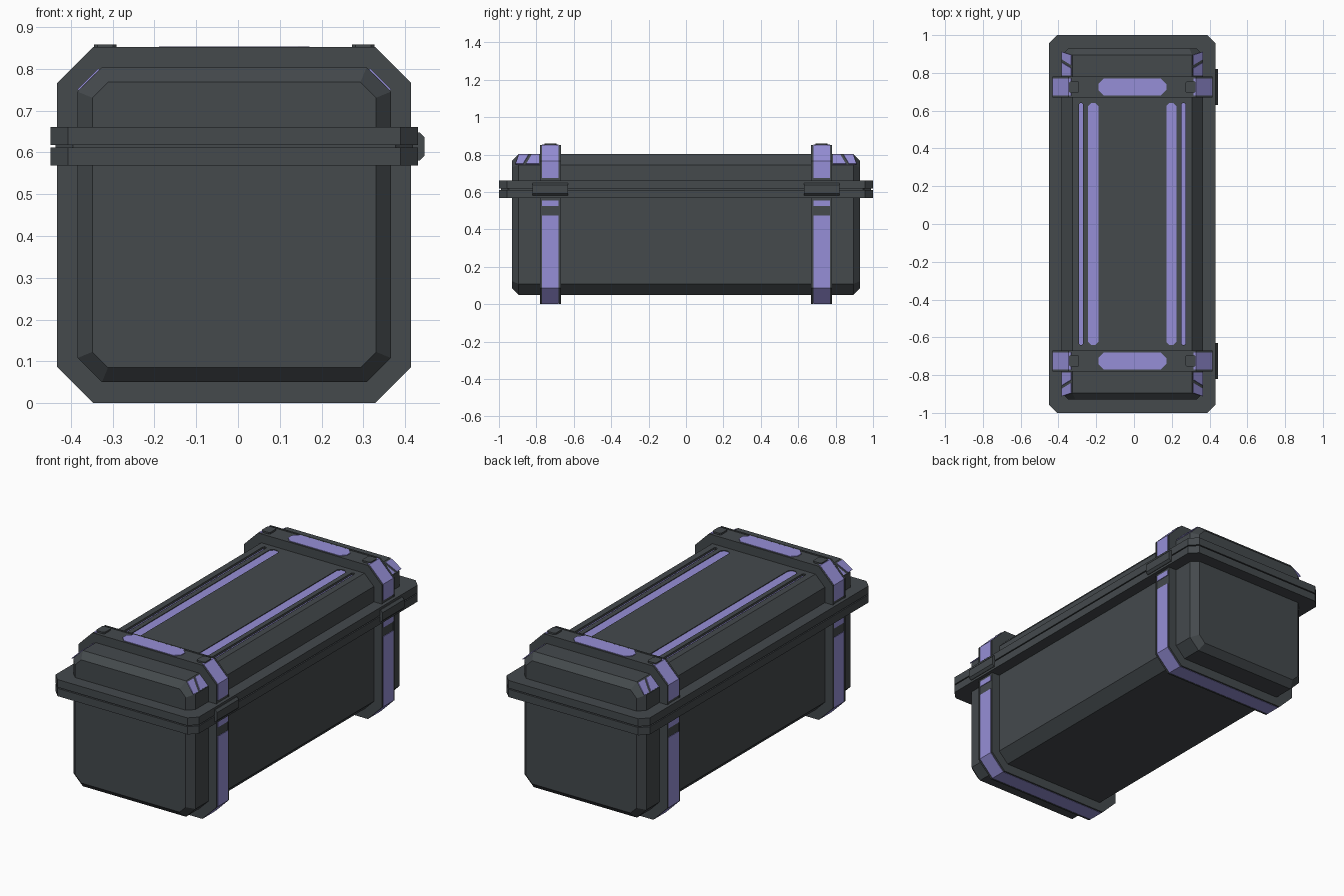
import bpy, bmesh
from mathutils import Vector

if "Cube" in bpy.data.objects:
    bpy.data.objects.remove(bpy.data.objects["Cube"])

CX = -0.009          # centre line of the case (latches stick out on +x)
STRAP_Y = 0.725


def material(name, rgb):
    m = bpy.data.materials.new(name)
    m.diffuse_color = (*rgb, 1)
    m.use_nodes = True
    m.node_tree.nodes["Principled BSDF"].inputs["Base Color"].default_value = m.diffuse_color
    return m


GREY = material("dark grey", (0.058, 0.067, 0.073))
PURPLE = material("soft purple", (0.305, 0.275, 0.68))


def finish(name, bm, mat):
    bmesh.ops.recalc_face_normals(bm, faces=bm.faces)
    me = bpy.data.meshes.new(name)
    bm.to_mesh(me)
    bm.free()
    me.materials.append(mat)
    ob = bpy.data.objects.new(name, me)
    bpy.context.collection.objects.link(ob)
    return ob


def extrude(name, pts, vec, mat):
    """Solid made by sweeping a flat outline along vec."""
    bm = bmesh.new()
    a = [bm.verts.new(p) for p in pts]
    b = [bm.verts.new(Vector(p) + Vector(vec)) for p in pts]
    n = len(pts)
    bm.faces.new(a)
    bm.faces.new(b)
    for i in range(n):
        bm.faces.new((a[i], a[(i + 1) % n], b[(i + 1) % n], b[i]))
    return finish(name, bm, mat)


def octagon(x0, x1, v0, v1, c):
    return [(x0 + c, v0), (x1 - c, v0), (x1, v0 + c), (x1, v1 - c),
            (x1 - c, v1), (x0 + c, v1), (x0, v1 - c), (x0, v0 + c)]


def plate(name, x0, x1, y0, y1, c, z0, z1, mat):
    pts = [(x, y, z0) for x, y in octagon(x0, x1, y0, y1, c)]
    return extrude(name, pts, (0, 0, z1 - z0), mat)


# Case shell: octagonal tube with bevelled ends, split into base and lid
HX, Z0, Z1, C, END = 0.3745, 0.05, 0.803, 0.058, 0.035


def shell(name, cut_z, keep_above):
    bm = bmesh.new()
    rings = []
    for y, d in ((-0.93, END), (-0.895, 0), (0.895, 0), (0.93, END)):
        o = octagon(CX - HX + d, CX + HX - d, Z0 + d, Z1 - d, C - 0.586 * d)
        rings.append([bm.verts.new((x, y, z)) for x, z in o])
    for a, b in zip(rings, rings[1:]):
        for i in range(8):
            bm.faces.new((a[i], a[(i + 1) % 8], b[(i + 1) % 8], b[i]))
    bm.faces.new(rings[0])
    bm.faces.new(rings[-1])
    cut = bmesh.ops.bisect_plane(
        bm, geom=bm.verts[:] + bm.edges[:] + bm.faces[:],
        plane_co=(0, 0, cut_z), plane_no=(0, 0, 1),
        clear_inner=keep_above, clear_outer=not keep_above)
    edges = [e for e in cut["geom_cut"] if isinstance(e, bmesh.types.BMEdge)]
    bmesh.ops.contextual_create(bm, geom=edges)
    return finish(name, bm, GREY)


shell("case_base", 0.60, False)
lid = shell("case_lid", 0.63, True)

# Long grooves in the lid with purple strips at their floor
for s in (-1, 1):
    for label, off, half, depth in (("wide", 0.207, 0.027, 0.006),
                                    ("thin", 0.271, 0.010, 0.014)):
        x = CX + s * off
        args = (x - half, x + half, -0.64, 0.64, half * 0.6)
        cutter = plate("groove_cutter", *args, Z1 - depth, Z1 + 0.05, GREY)
        cutter.hide_render = True
        mod = lid.modifiers.new("groove", "BOOLEAN")
        mod.operation, mod.solver, mod.object = "DIFFERENCE", "EXACT", cutter
        bpy.context.view_layer.objects.active = lid
        bpy.ops.object.modifier_apply(modifier=mod.name)
        bpy.data.objects.remove(cutter)
        plate(label + "_lid_strip", *args, Z1 - depth - 0.002,
              Z1 - depth + 0.002, PURPLE)

# Rims of base and lid with a thin seal between
for name, d, z0, z1 in (("base_rim", 0, 0.568, 0.611),
                        ("seal", 0.012, 0.611, 0.617),
                        ("lid_rim", 0, 0.617, 0.66)):
    plate(name, CX - 0.44 + d, CX + 0.44 - d, -1 + d, 1 - d, 0.042, z0, z1, GREY)

# Straps with purple inlays
SX, SZ, SC, IN, MID = 0.4235, 0.852, 0.086, 0.003, 0.426


def inlay(name, path, yc):
    """Thin band following the strap outline; path is (x from centre, z)."""
    inner = [(x * 0.985, MID + (z - MID) * 0.985) for x, z in reversed(path)]
    pts = [(CX + x, yc - 0.044, z) for x, z in path + inner]
    extrude(name, pts, (0, 0.088, 0), PURPLE)


for end in (-1, 1):
    yc = end * STRAP_Y
    ring = octagon(CX - SX + IN, CX + SX - IN, IN, SZ - IN, SC - 0.586 * IN)
    extrude("strap", [(x, yc - 0.056, z) for x, z in ring], (0, 0.112, 0), GREY)
    # thin raised edges either side of the inlays
    ring = octagon(CX - SX, CX + SX, 0, SZ, SC)
    for y in (yc - 0.056, yc + 0.046):
        extrude("strap_edge", [(x, y, z) for x, z in ring], (0, 0.010, 0), GREY)

    inlay("lower_inlay", [(-SX, 0.475), (-SX, SC), (-SX + SC, 0), (SX - SC, 0),
                          (SX, SC), (SX, 0.475)], yc)
    plate("top_inlay", CX - 0.18, CX + 0.18, yc - 0.044, yc + 0.044, 0.028,
          SZ - 0.006, SZ + 0.001, PURPLE)
    for s in (-1, 1):
        inlay("small_inlay", [(s * SX, 0.525), (s * SX, 0.555)], yc)
        inlay("upper_inlay", [(s * SX, 0.675), (s * SX, SZ - SC),
                              (s * (SX - SC), SZ), (s * 0.325, SZ)], yc)
        # small clip where the upper inlay ends on top
        xs = sorted((CX + s * 0.282, CX + s * 0.335))
        plate("strap_clip", *xs, yc - 0.032, yc + 0.032, 0.008, SZ - 0.01,
              SZ + 0.006, GREY)
        # slanted accents on the lid's corner bevel
        for shape in (((0.785, 0.05), (0.855, 0.05), (0.825, 0.9), (0.785, 0.9)),
                      ((0.872, 0.05), (0.912, 0.05), (0.895, 0.9), (0.842, 0.9))):
            pts = [(CX + s * (HX - t * C), end * y, Z1 - C + t * C)
                   for y, t in shape]
            extrude("corner_accent", pts, (s * 0.003, 0, 0.003), PURPLE)

    # latch on the right side
    prof = octagon(CX + 0.42, 0.446, 0.580, 0.648, 0.012)
    extrude("latch", [(x, yc - 0.095, z) for x, z in prof], (0, 0.19, 0), GREY)
